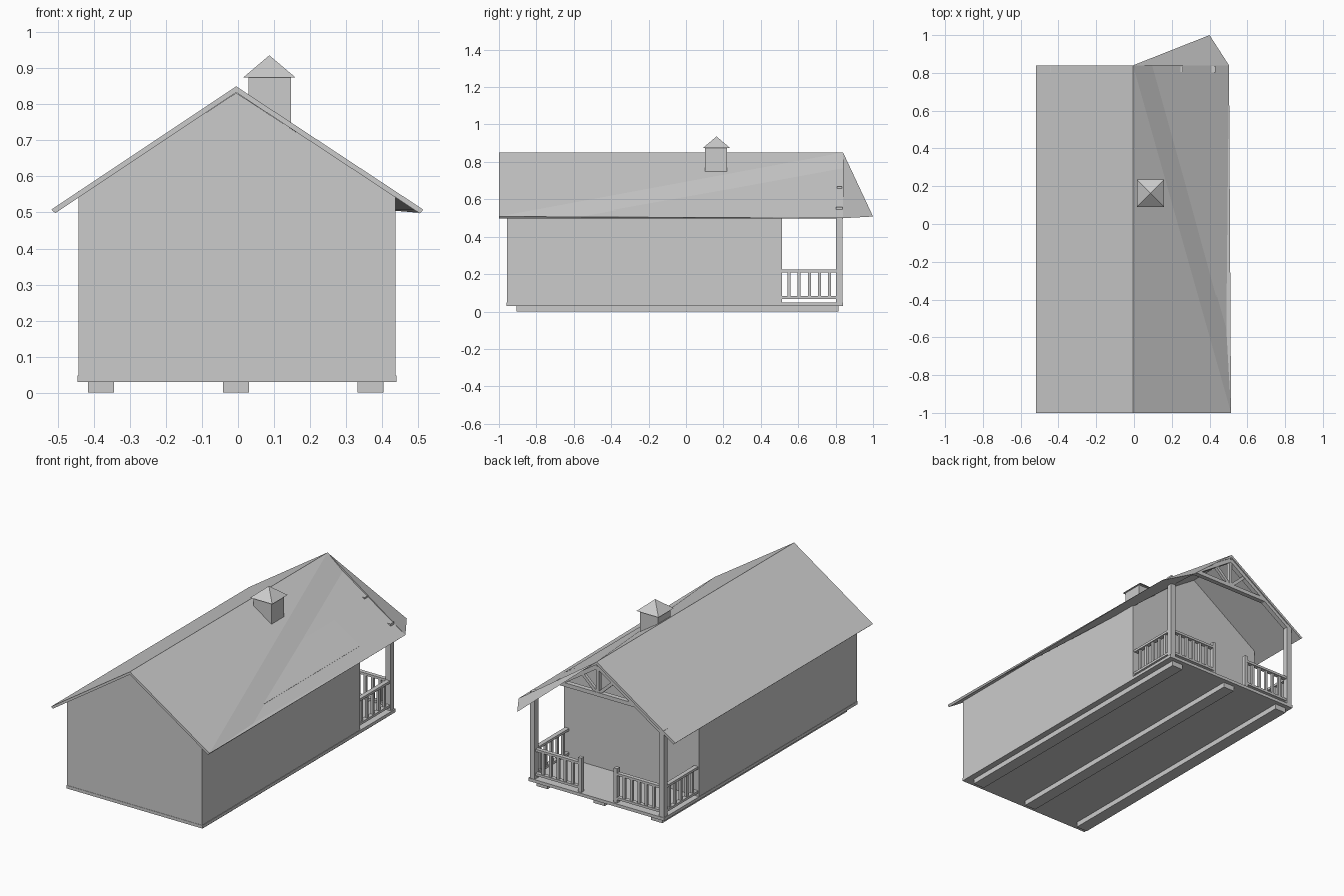
import bpy, bmesh, math
from mathutils import Vector

if "Cube" in bpy.data.objects:
    bpy.data.objects.remove(bpy.data.objects["Cube"])


def mesh(name, verts, faces):
    me = bpy.data.meshes.new(name)
    bm = bmesh.new()
    vs = [bm.verts.new(v) for v in verts]
    for f in faces:
        bm.faces.new([vs[i] for i in f])
    bmesh.ops.recalc_face_normals(bm, faces=bm.faces)
    bm.to_mesh(me)
    bm.free()
    ob = bpy.data.objects.new(name, me)
    bpy.context.collection.objects.link(ob)
    return ob


def extrude_y(name, profile, y0, y1):
    n = len(profile)
    verts = [(x, y, z) for y in (y0, y1) for x, z in profile]
    faces = [range(n), range(n, 2 * n)]
    faces += [(i, (i + 1) % n, n + (i + 1) % n, n + i) for i in range(n)]
    return mesh(name, verts, faces)


def box(name, x0, x1, y0, y1, z0, z1):
    return extrude_y(name, [(x0, z0), (x1, z0), (x1, z1), (x0, z1)], y0, y1)


def strut(name, a, b, width, y0, y1):
    # straight timber lying in the xz plane
    a, b = Vector(a), Vector(b)
    d = (b - a).normalized() * width / 2
    n = Vector((-d.y, d.x))
    return extrude_y(name, [a + n, a - n, b - n, b + n], y0, y1)


RX = -0.005                      # ridge position

# skids, floor and cabin walls
for x in (-0.38, RX, 0.368):
    box("skid", x - 0.036, x + 0.036, -0.905, 0.815, 0, 0.03)
box("floor", -0.445, 0.44, -0.96, 0.84, 0.03, 0.048)
extrude_y("cabin", [(-0.443, 0.04), (0.437, 0.04), (0.437, 0.543),
                    (RX, 0.832), (-0.443, 0.543)], -0.958, 0.513)

# left roof slope
extrude_y("roof_left", [(RX, 0.85), (-0.518, 0.508), (-0.507, 0.498),
                        (RX, 0.833)], -1, 0.84)
# right roof slope, with its rear top corner pulled outwards and in
mesh("roof_right",
     [(RX, -1, 0.85), (RX, 0.84, 0.85), (0.514, -1, 0.508), (0.40, 1, 0.508),
      (RX, -1, 0.833), (RX, 0.84, 0.833), (0.505, -1, 0.497), (0.503, 0.84, 0.499)],
     [(0, 2, 1), (1, 2, 3), (4, 5, 7), (4, 7, 6), (0, 4, 6, 2),
      (1, 3, 7), (1, 7, 5), (2, 6, 7), (2, 7, 3), (0, 1, 5, 4)])

# chimney with pyramid cap
box("chimney", 0.029, 0.147, 0.102, 0.22, 0.70, 0.876)
cx, cy, r = 0.087, 0.163, 0.072
mesh("chimney_cap", [(cx - r, cy - r, 0.875), (cx + r, cy - r, 0.875),
                     (cx + r, cy + r, 0.875), (cx - r, cy + r, 0.875),
                     (cx, cy, 0.936)],
     [(0, 1, 2, 3), (0, 1, 4), (1, 2, 4), (2, 3, 4), (3, 0, 4)])

# porch, both sides
for s in (-1, 1):
    def X(v):
        return RX + s * v

    def sbox(name, a, b, *rest):
        box(name, min(X(a), X(b)), max(X(a), X(b)), *rest)

    sbox("porch_post", 0.405, 0.437, 0.803, 0.837, 0.048, 0.56)
    sbox("newel_post", 0.105, 0.127, 0.805, 0.83, 0.048, 0.25)
    for z0, z1 in ((0.068, 0.082), (0.21, 0.224)):
        sbox("side_rail", 0.408, 0.434, 0.513, 0.805, z0, z1)
        sbox("back_rail", 0.12, 0.41, 0.807, 0.831, z0, z1)
    for i in range(5):
        y = 0.55 + i * 0.0545
        sbox("side_baluster", 0.414, 0.428, y - 0.008, y + 0.008, 0.08, 0.212)
        x = 0.168 + i * 0.048
        sbox("back_baluster", x - 0.008, x + 0.008, 0.812, 0.826, 0.08, 0.212)
    # gable truss: rafter and fanned braces
    strut("truss_rafter", (X(0), 0.82), (X(0.42), 0.542), 0.022, 0.806, 0.834)
    strut("truss_brace", (X(0.01), 0.665), (X(0.11), 0.758), 0.018, 0.812, 0.83)

# truss tie beam and king post
box("truss_tie", RX - 0.265, RX + 0.265, 0.806, 0.834, 0.645, 0.668)
box("truss_king_post", RX - 0.01, RX + 0.01, 0.81, 0.832, 0.66, 0.825)
